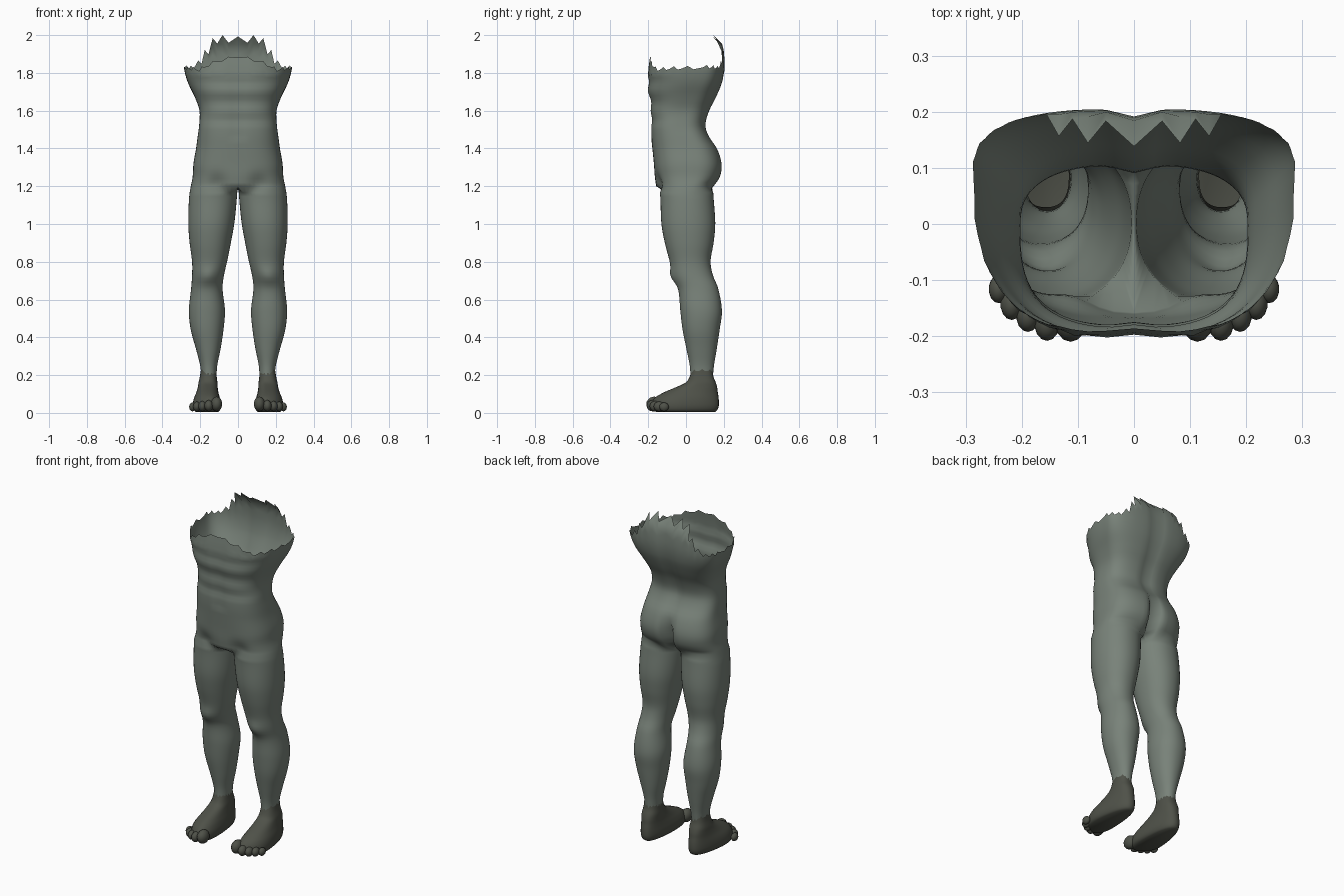
import bpy, bmesh, math

if "Cube" in bpy.data.objects:
    bpy.data.objects.remove(bpy.data.objects["Cube"])

def material(name, rgb):
    m = bpy.data.materials.new(name)
    m.diffuse_color = (*rgb, 1)
    m.use_nodes = True
    m.node_tree.nodes["Principled BSDF"].inputs["Base Color"].default_value = m.diffuse_color
    return m

SKIN = material("grey green skin", (0.19, 0.225, 0.193))
FOOT = material("dark olive foot", (0.078, 0.083, 0.066))

def smooth_lookup(rows, z):
    """Cubic interpolation of the columns of a table sorted by falling z."""
    n = len(rows)
    i = 0
    while i < n - 2 and z < rows[i + 1][0]:
        i += 1
    a, b = rows[i], rows[i + 1]
    p, q = rows[max(i - 1, 0)], rows[min(i + 2, n - 1)]
    h = b[0] - a[0]
    t = min(max((z - a[0]) / h, 0), 1)
    out = []
    for k in range(1, len(a)):
        ma = (b[k] - p[k]) / (b[0] - p[0]) * h
        mb = (q[k] - a[k]) / (q[0] - a[0]) * h
        out.append((2*t**3 - 3*t**2 + 1) * a[k] + (t**3 - 2*t**2 + t) * ma
                   + (3*t**2 - 2*t**3) * b[k] + (t**3 - t**2) * mb)
    return out

def linear(pts, x):
    for (x0, v0), (x1, v1) in zip(pts, pts[1:]):
        if x <= x1:
            return v0 + (v1 - v0) * (x - x0) / (x1 - x0)
    return pts[-1][1]

def power(v, e):
    return math.copysign(abs(v) ** e, v)

def finish(name, bm, mat, angle=50):
    bmesh.ops.recalc_face_normals(bm, faces=bm.faces)
    me = bpy.data.meshes.new(name)
    bm.to_mesh(me)
    bm.free()
    me.materials.append(mat)
    ob = bpy.data.objects.new(name, me)
    bpy.context.collection.objects.link(ob)
    mir = ob.modifiers.new("Mirror", 'MIRROR')
    mir.use_mirror_merge = True
    mir.merge_threshold = 0.0005
    bpy.ops.object.select_all(action='DESELECT')
    ob.select_set(True)
    bpy.context.view_layer.objects.active = ob
    bpy.ops.object.shade_smooth_by_angle(angle=math.radians(angle))
    return ob

# z, half width, front y, back y, y of the widest point
TORSO = [(2.00, .29, -.185, .195, .09), (1.90, .29, -.19, .203, .09),
         (1.82, .285, -.20, .205, .09), (1.75, .266, -.202, .192, .07),
         (1.67, .228, -.194, .160, .03), (1.60, .204, -.184, .125, 0),
         (1.52, .206, -.186, .105, -.02), (1.46, .214, -.184, .125, 0),
         (1.40, .222, -.178, .165, .02), (1.32, .236, -.170, .190, .03),
         (1.25, .240, -.165, .182, .03), (1.20, .250, -.158, .148, .02)]
# z, inner x, outer x, front y, back y
LEG = [(1.20, .003, .250, -.142, .142), (1.14, .006, .259, -.136, .146),
       (1.00, .020, .263, -.130, .155), (.90, .038, .256, -.112, .146),
       (.80, .058, .243, -.086, .130), (.73, .074, .243, -.072, .142),
       (.66, .082, .248, -.042, .170), (.54, .069, .260, -.030, .190),
       (.44, .077, .250, -.018, .178), (.34, .092, .223, .002, .163),
       (.25, .110, .200, .020, .148), (.19, .114, .194, .024, .142)]
RIM_FRONT = [(0, 1.88), (.08, 1.87), (.16, 1.84), (.2, 1.815), (.285, 1.825)]
RIM_BACK = [(0, 1.965), (.06, 1.985), (.12, 1.975), (.16, 1.91),
            (.19, 1.87), (.24, 1.825), (.285, 1.83)]
OUTER, INNER = 36, 12

def torso_point(j, z):
    w, yf, yb, cy = smooth_lookup(TORSO, z)
    a = math.pi * j / OUTER
    e = .72 if z > 1.3 else .72 + .08 * (1.3 - z) / .1
    x = w * power(math.sin(a), e)
    c = power(math.cos(a), e)
    y = cy + (yf - cy) * c if c > 0 else cy - (yb - cy) * c
    if c < 0:
        # cleft between the buttocks, spine furrow, inward curl of the rim
        y -= .075 * math.exp(-(x / .028)**2 - ((z - 1.26) / .11)**2)
        y -= .014 * math.exp(-(x / .035)**2) * min(max((z - 1.4) / .1, 0), 1)
        y -= .9 * max(z - 1.945, 0)
    else:
        # soft chest and belly folds
        y += .006 * math.exp(-(x / .03)**2) * (z > 1.45)
        y -= .005 * math.sin(z * 60) * c * (1.5 < z < 1.8)
        # thigh creases beside the groin
        y += .022 * math.exp(-((x - .11) / .05)**2 - ((z - 1.21) / .05)**2)
    return (0 if j in (0, OUTER) else x, y, z)

def leg_ring(z):
    xi, xo, yf, yb = smooth_lookup(LEG, z)
    cx, cy, rx, ry = (xi + xo) / 2, (yf + yb) / 2, (xo - xi) / 2, (yb - yf) / 2
    pts = []
    for j in range(OUTER + INNER):
        if j <= OUTER:
            a = math.radians(-55 + 290 * j / OUTER)
        else:
            a = math.radians(235 + 70 * (j - OUTER) / INNER)
        x = cx + rx * power(math.sin(a), .93)
        y = cy - ry * power(math.cos(a), .93)
        # kneecap
        y -= .012 * math.exp(-((x - cx) / .04)**2 - ((z - .72) / .04)**2) * (math.cos(a) > 0)
        pts.append((x, y, z))
    return pts

# Body shell: one half from the torn rim to the ankle, then mirrored
bm = bmesh.new()
rows = []
for i in range(6):                          # torn rim rows
    row = []
    for j in range(OUTER + 1):
        x, y, _ = torso_point(j, 1.82)
        rim = linear(RIM_FRONT if y < .05 else RIM_BACK, x)
        if y >= .05 and x < .2:
            rim += .028 if j % 2 == 0 else -.022
        else:
            rim += (.0, .012, -.006)[j % 3]
        rim = min(rim, 2.0)
        row.append(bm.verts.new(torso_point(j, rim + (1.76 - rim) * i / 5)))
    rows.append(row)
for i in range(1, 29):                      # torso down to the groin
    z = 1.76 - .56 * i / 28
    rows.append([bm.verts.new(torso_point(j, z)) for j in range(OUTER + 1)])
for r0, r1 in zip(rows, rows[1:]):
    for j in range(OUTER):
        bm.faces.new((r0[j], r0[j + 1], r1[j + 1], r1[j]))

# groin line from the back to the front between the legs
last = rows[-1]
back, front = last[OUTER].co, last[0].co
groin = []
for k in range(1, INNER):
    p = back.lerp(front, k / INNER)
    groin.append(bm.verts.new((0, p.y, 1.2 - .015 * math.sin(math.pi * k / INNER))))
ring = last + groin
STEPS = 50
for i in range(1, STEPS + 1):
    z = 1.185 - .985 * i / STEPS
    pts = leg_ring(z)
    if i == STEPS:                          # ragged ankle edge
        pts = [(x, y, z + (.012 if j % 3 else -.008)) for j, (x, y, z) in enumerate(pts)]
    new = [bm.verts.new(p) for p in pts]
    n = len(new)
    for j in range(n):
        bm.faces.new((ring[j], ring[(j + 1) % n], new[(j + 1) % n], new[j]))
    ring = new
finish("body_and_legs", bm, SKIN, 70)

# Feet: horizontal slices, z, front y, back y, front half width, heel half width
SLICES = [(.222, .030, .140, .041, .041), (.19, .018, .146, .045, .045),
          (.16, -.005, .158, .050, .050), (.135, -.06, .165, .052, .053),
          (.11, -.12, .168, .060, .055), (.085, -.165, .172, .074, .056),
          (.06, -.185, .174, .084, .057), (.035, -.188, .173, .087, .056),
          (.015, -.180, .166, .082, .050), (.006, -.165, .155, .072, .042)]
bm = bmesh.new()
ring = None
N = 32
for i in range(28):
    z = .222 - .216 * i / 27
    yf, yb, wf, wb = smooth_lookup(SLICES, z)
    new = []
    for j in range(N):
        a = 2 * math.pi * j / N
        s = -power(math.cos(a), .8)
        t = (s + 1) / 2
        low = min(max((.2 - z) / .12, 0), 1)
        x = .157 + .012 * (1 - t) * low + (wf + (wb - wf) * t) * power(math.sin(a), .8)
        y = yf + (yb - yf) * t + max(x - .14, 0) * .5 * (1 - t) * low
        new.append(bm.verts.new((x, y, z + (.01 * (j % 4 == 0) if i == 0 else 0))))
    if ring:
        for j in range(N):
            bm.faces.new((ring[j], ring[(j + 1) % N], new[(j + 1) % N], new[j]))
    ring = new
bm.faces.new(ring)
finish("foot", bm, FOOT)

# Toes: five flattened balls, largest on the inside
bm = bmesh.new()
for x, y, r in [(.113, -.168, .030), (.155, -.176, .023), (.189, -.163, .021),
                (.218, -.143, .020), (.241, -.116, .018)]:
    made = bmesh.ops.create_uvsphere(bm, u_segments=14, v_segments=10, radius=r)
    for v in made["verts"]:
        v.co = (x + v.co.x, y + v.co.y * 1.4, r * 1.3 + .008 + v.co.z * 1.3)
finish("toes", bm, FOOT)
